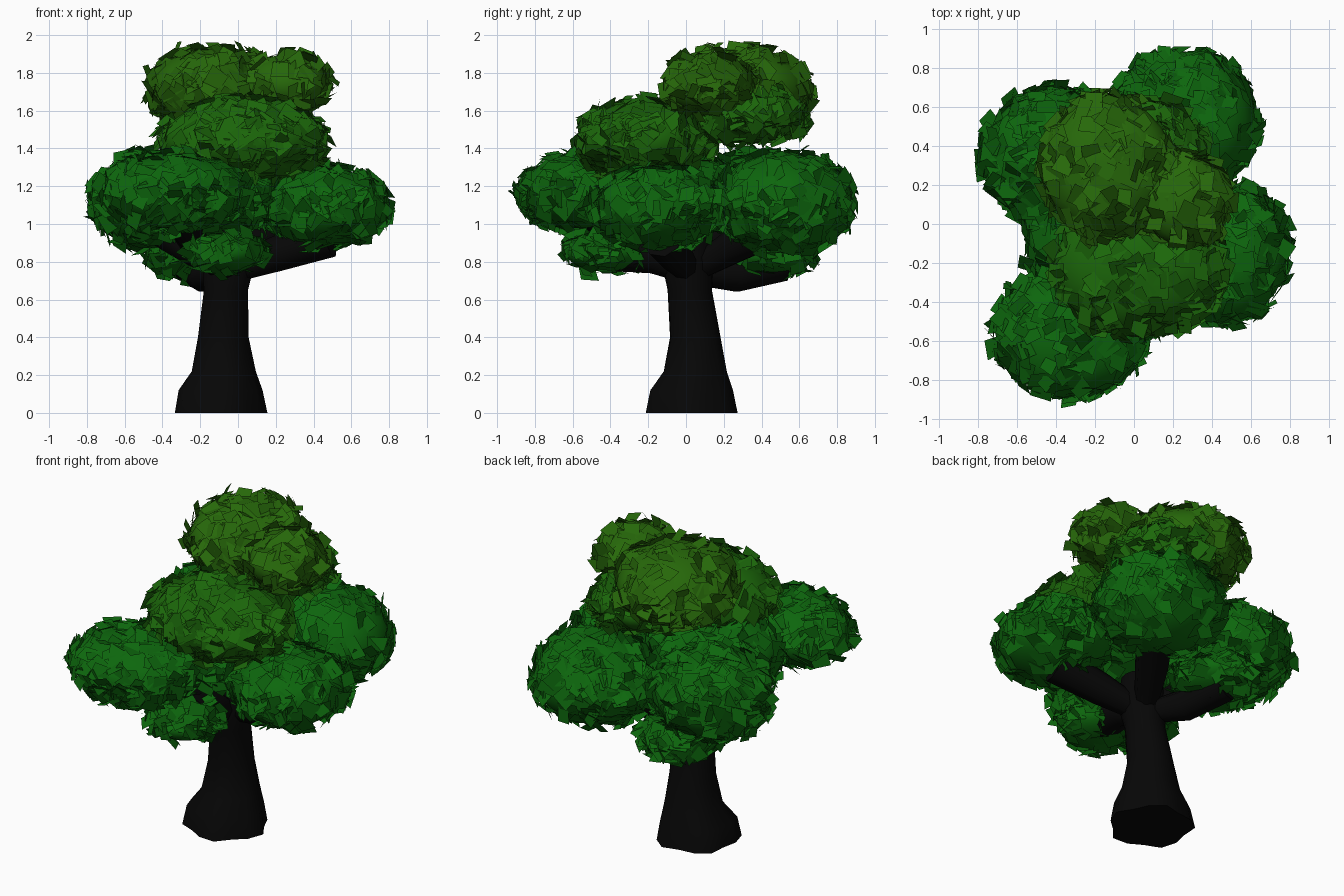
import bpy, bmesh, math, random
from mathutils import Vector, Matrix

if "Cube" in bpy.data.objects:
    bpy.data.objects.remove(bpy.data.objects["Cube"])

random.seed(7)


def material(name, color):
    m = bpy.data.materials.new(name)
    m.diffuse_color = (*color, 1)
    m.use_nodes = True
    m.node_tree.nodes["Principled BSDF"].inputs["Base Color"].default_value = m.diffuse_color
    return m


def finish(bm, name, mat):
    me = bpy.data.meshes.new(name)
    bm.to_mesh(me)
    bm.free()
    ob = bpy.data.objects.new(name, me)
    bpy.context.collection.objects.link(ob)
    me.materials.append(mat)
    return ob


BARK = material("bark", (0.002, 0.002, 0.002))
LOW = material("leaf_green", (0.004, 0.135, 0.004))
MID = material("leaf_mid_green", (0.011, 0.135, 0.003))
TOP = material("leaf_warm_green", (0.020, 0.14, 0.003))


def tube(bm, rings, sides, lobes=0.0):
    """Loft of (centre, radius) rings; branches follow the path direction."""
    pts = [Vector(c) for c, r in rings]
    loops = []
    for i, (c, r) in enumerate(rings):
        d = pts[min(i + 1, len(pts) - 1)] - pts[max(i - 1, 0)]
        rot = Matrix.Identity(3) if lobes else Vector((0, 0, 1)).rotation_difference(d).to_matrix()
        flare = lobes * max(0, 1 - pts[i].z / 0.45)
        loop = []
        for k in range(sides):
            a = 2 * math.pi * k / sides
            rr = r * (1 + flare * math.cos(5 * a + 0.6))
            loop.append(bm.verts.new(pts[i] + rot @ Vector((rr * math.cos(a), rr * math.sin(a), 0))))
        loops.append(loop)
    for a, b in zip(loops, loops[1:]):
        for k in range(sides):
            j = (k + 1) % sides
            f = bm.faces.new((a[k], a[j], b[j], b[k]))
            f.smooth = True
    bm.faces.new(loops[0][::-1])
    bm.faces.new(loops[-1])


# Trunk with a lobed, flared foot
bm = bmesh.new()
tube(bm, [((-0.10, 0.03, 0.0), 0.238), ((-0.10, 0.03, 0.12), 0.218),
          ((-0.08, 0.05, 0.22), 0.168), ((-0.08, 0.05, 0.40), 0.135),
          ((-0.065, 0.02, 0.65), 0.118), ((-0.05, 0.01, 0.80), 0.14),
          ((-0.04, 0.02, 0.95), 0.12)], 15, 0.09)
finish(bm, "trunk", BARK)

# Branches widening into the foliage clumps
BRANCHES = [((0.20, -0.06, 0.84), (0.48, -0.13, 0.93)),
            ((-0.17, 0.26, 0.73), (-0.26, 0.50, 0.80)),
            ((0.08, 0.25, 0.88), (0.22, 0.45, 0.98)),
            ((-0.20, -0.20, 0.88), (-0.32, -0.50, 1.08)),
            ((-0.24, 0.13, 0.87), (-0.40, 0.28, 0.98)),
            ((-0.05, -0.16, 0.83), (-0.07, -0.38, 0.86))]
bm = bmesh.new()
for mid, end in BRANCHES:
    tube(bm, [((-0.06, 0.02, 0.74), 0.06), (mid, 0.095), (end, 0.11)], 8)
finish(bm, "branches", BARK)


def clump(name, centre, radii, mat):
    """Smooth ellipsoid core covered by scattered flat leaf cards."""
    c, R = Vector(centre), Vector(radii)
    bm = bmesh.new()
    bmesh.ops.create_uvsphere(bm, u_segments=20, v_segments=12, radius=1)
    for v in bm.verts:
        v.co = c + Vector([v.co[i] * R[i] * 0.93 for i in range(3)])
    for f in bm.faces:
        f.smooth = True
    area = R.x * R.y + R.x * R.z + R.y * R.z
    for _ in range(int(900 * area)):
        z = random.uniform(-1, 1)
        a = random.uniform(0, 2 * math.pi)
        s = math.sqrt(1 - z * z)
        u = Vector((s * math.cos(a), s * math.sin(a), z))
        p = c + Vector([u[i] * R[i] * 0.95 for i in range(3)])
        n = Vector([u[i] / R[i] for i in range(3)]).normalized()
        q = n.to_track_quat('Z', 'Y').to_matrix()
        q = q @ Matrix.Rotation(random.uniform(0, 6.28), 3, 'Z') @ Matrix.Rotation(random.uniform(-0.75, 0.75), 3, 'X')
        w, h = random.uniform(0.04, 0.065), random.uniform(0.05, 0.095)
        vs = [bm.verts.new(p + q @ Vector((x * w, y * h, 0)))
              for x, y in ((-1, -0.8), (0.8, -1), (0.9, 0.7), (-0.6, 1))]
        bm.faces.new(vs)
    finish(bm, name, mat)


# Foliage clumps: centre and radii
clump("crown_clump", (-0.13, 0.29, 1.71), (0.36, 0.38, 0.24), TOP)
clump("crown_side_clump", (0.26, 0.12, 1.74), (0.23, 0.25, 0.17), TOP)
clump("crown_under_clump", (0.06, 0.32, 1.57), (0.33, 0.33, 0.15), MID)
clump("middle_clump", (0.02, -0.22, 1.44), (0.46, 0.37, 0.23), MID)
clump("front_left_clump", (-0.33, -0.56, 1.17), (0.41, 0.34, 0.21), LOW)
clump("back_left_clump", (-0.43, 0.34, 1.12), (0.36, 0.37, 0.27), LOW)
clump("back_right_clump", (0.26, 0.53, 1.11), (0.39, 0.38, 0.28), LOW)
clump("right_clump", (0.47, -0.15, 1.09), (0.34, 0.37, 0.22), LOW)
clump("low_front_clump", (-0.07, -0.43, 0.85), (0.22, 0.22, 0.11), LOW)
clump("low_back_clump", (-0.26, 0.42, 0.84), (0.25, 0.27, 0.12), LOW)
clump("inner_clump", (-0.15, -0.08, 1.17), (0.42, 0.40, 0.23), LOW)
